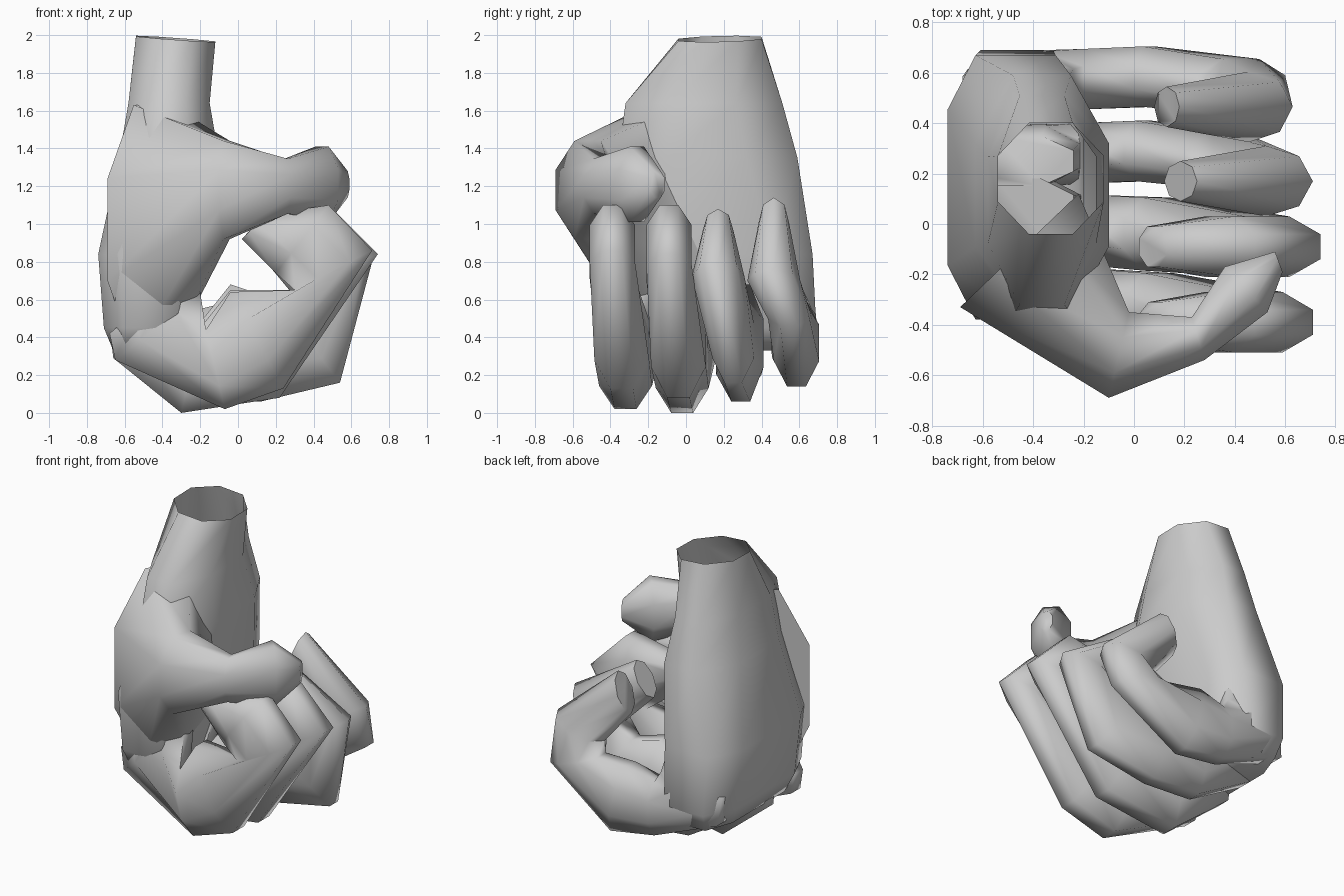
import bpy, bmesh, math
from mathutils import Vector as V

SIDES = 8


def power(v, p):
    return math.copysign(abs(v) ** p, v)


def loft(name, rings, cap_end=True):
    """Skin octagonal rings: (centre, half axis a, half axis b, boxiness, phase)."""
    bm = bmesh.new()
    loops = []
    for c, a, b, p, phase in rings:
        pts = []
        for i in range(SIDES):
            t = 2 * math.pi * (i + phase) / SIDES
            pts.append((power(math.cos(t), p), power(math.sin(t), p)))
        k = max(u for u, v in pts)
        loops.append([bm.verts.new(c + (a * u + b * v) / k) for u, v in pts])
    for p, q in zip(loops, loops[1:]):
        for i in range(SIDES):
            j = (i + 1) % SIDES
            bm.faces.new((p[i], p[j], q[j], q[i]))
    bm.faces.new(loops[0])
    if cap_end:
        bm.faces.new(loops[-1])
    bmesh.ops.recalc_face_normals(bm, faces=bm.faces)
    me = bpy.data.meshes.new(name)
    bm.to_mesh(me)
    bm.free()
    ob = bpy.data.objects.new(name, me)
    bpy.context.collection.objects.link(ob)
    bpy.context.view_layer.objects.active = ob
    ob.select_set(True)
    bpy.ops.object.shade_smooth_by_angle(angle=math.radians(75))
    ob.select_set(False)
    return ob


# Palm and open wrist: z, x range, y range, boxiness
palm = [(0.33, -0.66, -0.32, -0.30, 0.64, 0.6),
        (0.45, -0.71, -0.22, -0.36, 0.69, 0.6),
        (0.84, -0.74, -0.20, -0.38, 0.67, 0.6),
        (1.35, -0.63, -0.10, -0.36, 0.59, 0.95),
        (1.64, -0.58, -0.15, -0.32, 0.51, 1.0),
        (1.98, -0.54, -0.12, -0.04, 0.40, 1.0)]
palm_rings = [(V(((x0 + x1) / 2, (y0 + y1) / 2, z)),
               V(((x1 - x0) / 2, 0, 0)), V((0, (y1 - y0) / 2, 0)), p, 0.5)
              for z, x0, x1, y0, y1, p in palm]
# The wrist edge is tilted slightly
c, a, b, p, ph = palm_rings[-1]
palm_rings[-1] = (c, a + V((0, 0, -0.015)), b + V((0, 0, 0.005)), p, ph)
loft("palm_and_wrist", palm_rings, cap_end=False)

# Thumb: outer (x, y), inner (x, y), centre z, half height
thumb = [(-0.69, -0.33, -0.22, 0.12, 0.97, 0.66),
         (-0.10, -0.69, -0.02, -0.35, 1.18, 0.26),
         (0.28, -0.54, 0.23, -0.37, 1.20, 0.145),
         (0.53, -0.35, 0.36, -0.17, 1.21, 0.20),
         (0.59, -0.19, 0.56, -0.11, 1.21, 0.07)]
loft("thumb", [(V(((ox + ix) / 2, (oy + iy) / 2, z)),
                V(((ox - ix) / 2, (oy - iy) / 2, 0)), V((0, 0, h)), 1, 0.5)
               for ox, oy, ix, iy, z, h in thumb])

# Fingers: outer (x, z) and inner (x, z) of each joint ring
index = [(-0.68, 0.42, -0.24, 0.80), (-0.65, 0.28, -0.20, 0.64),
         (-0.07, 0.02, -0.17, 0.44), (0.24, 0.13, -0.04, 0.64),
         (0.71, 0.86, 0.30, 0.65), (0.48, 1.10, 0.20, 0.74),
         (0.15, 1.05, 0.02, 0.92)]
middle = [(-0.68, 0.45, -0.24, 0.75), (-0.66, 0.29, -0.20, 0.60),
          (-0.30, 0.00, -0.20, 0.45), (0.22, 0.08, -0.04, 0.65),
          (0.74, 0.84, 0.32, 0.65), (0.48, 1.10, 0.20, 0.74),
          (0.13, 1.04, 0.02, 0.92)]
ring = [(-0.68, 0.50, -0.24, 0.72), (-0.66, 0.33, -0.22, 0.60),
        (-0.25, 0.09, -0.20, 0.48), (0.12, 0.06, -0.04, 0.68),
        (0.54, 0.16, 0.20, 0.60), (0.71, 0.80, 0.34, 0.64),
        (0.25, 1.08, 0.12, 0.86)]
pinky = [(-0.68, 0.55, -0.26, 0.72), (-0.66, 0.37, -0.24, 0.62),
         (-0.20, 0.19, -0.20, 0.55), (0.12, 0.14, 0.00, 0.60),
         (0.60, 0.46, 0.25, 0.58), (0.63, 0.76, 0.28, 0.64),
         (0.18, 1.14, 0.08, 0.88)]

# Sideways drift, half width and ring phase for blunt and pointed fingertips
blunt = [(0.16, 0.11, 0.5), (0.15, 0.12, 0.5), (0.07, 0.14, 0.5), (0.05, 0.145, 0.5),
         (0.0, 0.12, 0.5), (0.0, 0.12, 0.5), (0.0, 0.08, 0.5)]
point = [(0.08, 0.10, 0.5), (0.10, 0.12, 0.5), (0.11, 0.12, 0.5), (0.12, 0.12, 0.5),
         (0.08, 0.11, 0.5), (0.0, 0.14, 0.0), (0.0, 0.08, 0.0)]

for name, rings, y, drift in (("index_finger", index, -0.39, blunt),
                              ("middle_finger", middle, -0.09, blunt),
                              ("ring_finger", ring, 0.17, point),
                              ("little_finger", pinky, 0.465, point)):
    loft(name, [(V(((ox + ix) / 2, y + dy, (oz + iz) / 2)),
                 V(((ox - ix) / 2, 0, (oz - iz) / 2)), V((0, hw, 0)), 1, ph)
                for (ox, oz, ix, iz), (dy, hw, ph) in zip(rings, drift)])
